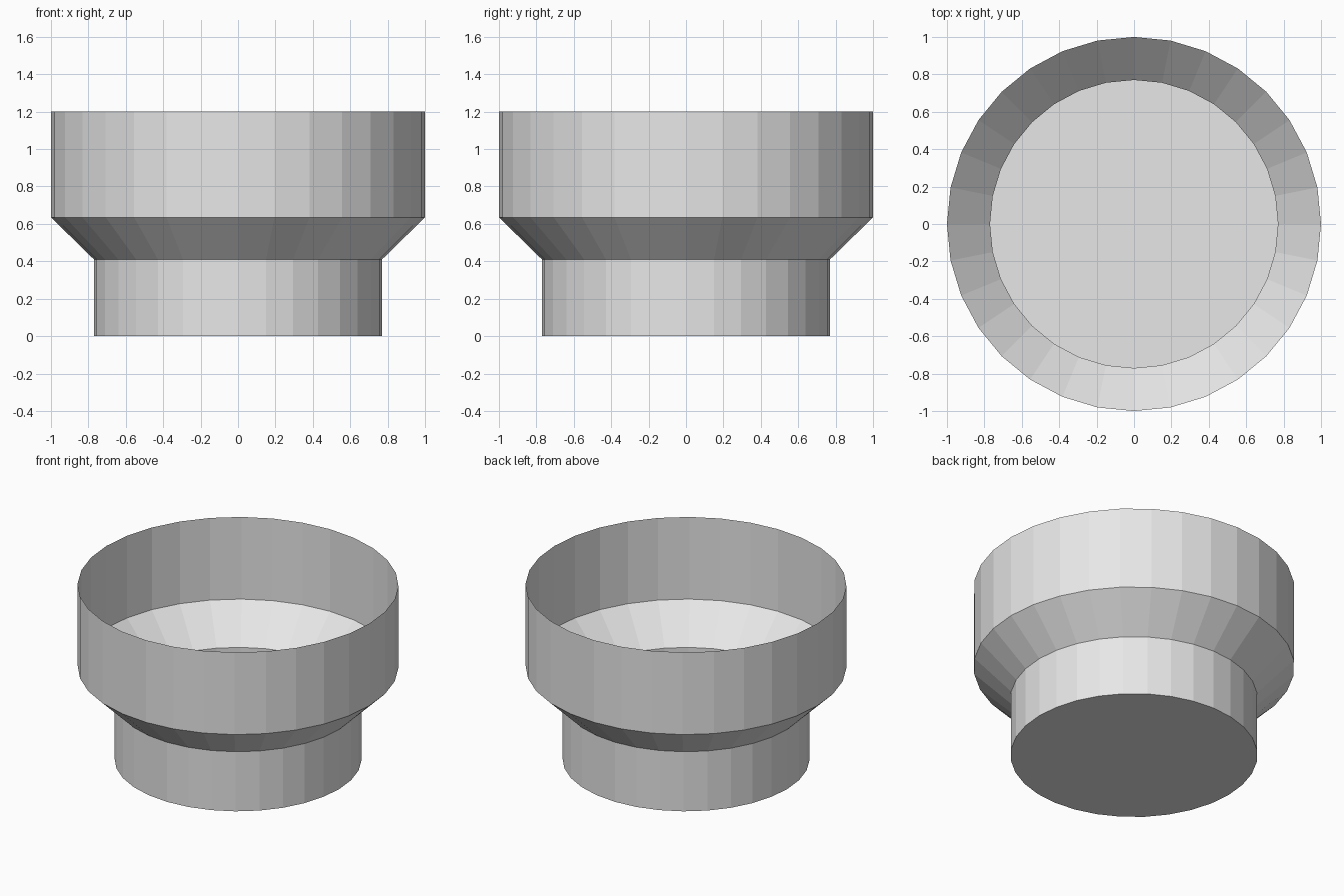
import bpy
import bmesh
from math import cos, sin, tau

if "Cube" in bpy.data.objects:
    bpy.data.objects.remove(bpy.data.objects["Cube"], do_unlink=True)

SIDES = 32
# Wall profile from the base to the open rim: (radius, height)
PROFILE = [(0.77, 0.0), (0.77, 0.41), (1.0, 0.635), (1.0, 1.2)]

# Plain light grey
grey = bpy.data.materials.new("light_grey")
grey.use_nodes = True
colour = (0.8, 0.8, 0.8, 1.0)
grey.diffuse_color = colour
grey.node_tree.nodes["Principled BSDF"].inputs["Base Color"].default_value = colour


def ring(bm, radius, z):
    return [bm.verts.new((radius * cos(tau * i / SIDES), radius * sin(tau * i / SIDES), z))
            for i in range(SIDES)]


# Thin open-topped stepped cup, closed at the base
bm = bmesh.new()
rings = [ring(bm, r, z) for r, z in PROFILE]
for low, high in zip(rings, rings[1:]):
    for i in range(SIDES):
        j = (i + 1) % SIDES
        bm.faces.new((low[i], low[j], high[j], high[i]))
bm.faces.new(list(reversed(rings[0])))

mesh = bpy.data.meshes.new("stepped_cup")
bm.to_mesh(mesh)
bm.free()
mesh.materials.append(grey)
cup = bpy.data.objects.new("stepped_cup", mesh)
bpy.context.collection.objects.link(cup)
